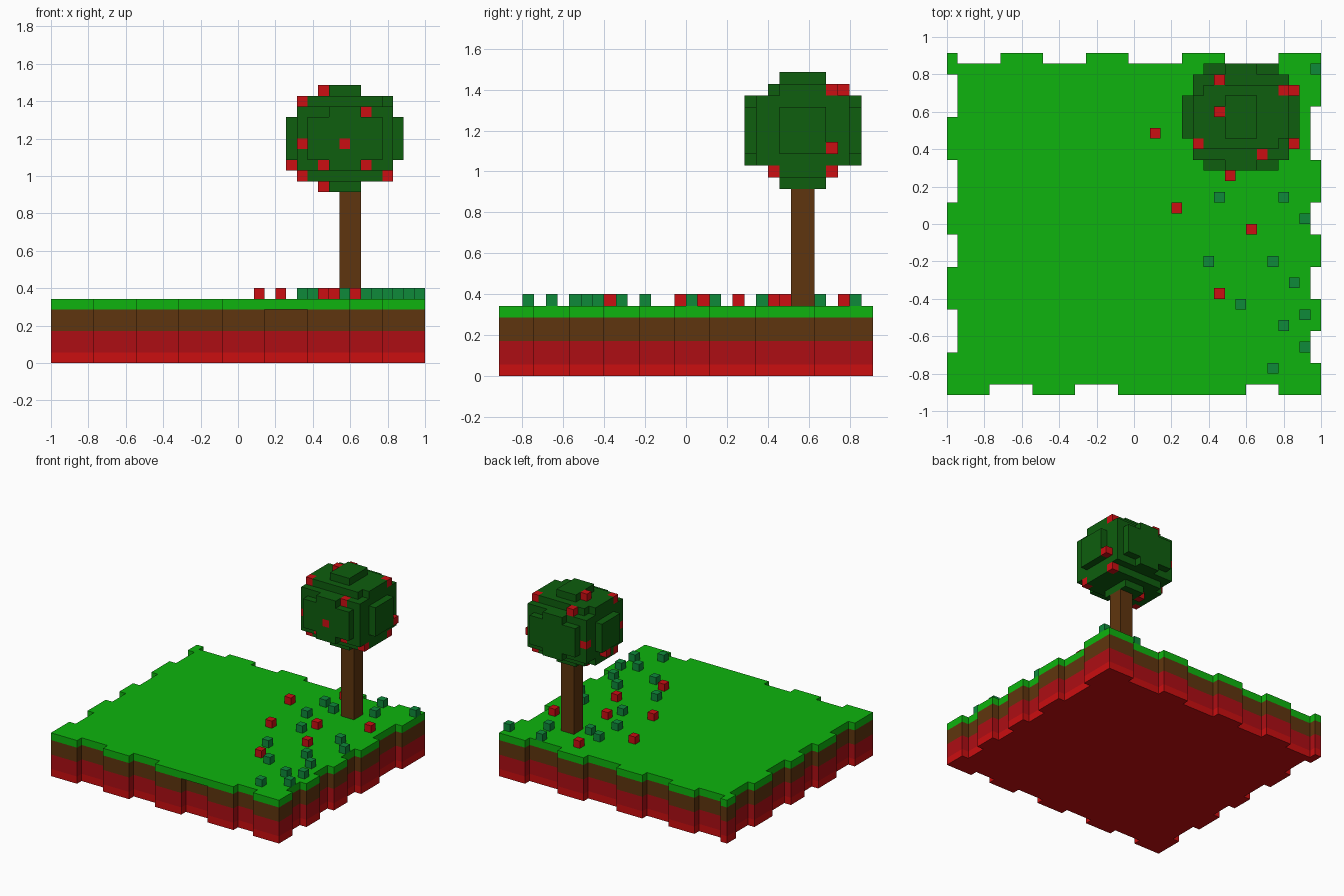
import bpy, bmesh

if "Cube" in bpy.data.objects:
    bpy.data.objects.remove(bpy.data.objects["Cube"])

U = 2 / 35            # edge length of one cube
NX, NY = 35, 32       # ground size in cubes


def material(name, rgb):
    m = bpy.data.materials.new(name)
    lin = [c / 12.92 if c <= 0.04045 else ((c + 0.055) / 1.055) ** 2.4
           for c in (v / 255 for v in rgb)]
    m.diffuse_color = (*lin, 1)
    m.use_nodes = True
    m.node_tree.nodes["Principled BSDF"].inputs["Base Color"].default_value = m.diffuse_color
    return m


GRASS = material("grass green", (14, 180, 14))
SOIL = material("soil brown", (95, 53, 14))
CLAY = material("dark red", (174, 13, 20))
BED = material("bright red", (203, 14, 16))
LEAF = material("leaf green", (14, 94, 14))
PLANT = material("plant green", (14, 138, 58))
FRUIT = material("fruit red", (203, 14, 18))


def pos(x, y, z):
    return ((x - NX / 2) * U, (y - NY / 2) * U, z * U)


def finish(name, bm, mats):
    bmesh.ops.recalc_face_normals(bm, faces=bm.faces)
    me = bpy.data.meshes.new(name)
    bm.to_mesh(me)
    bm.free()
    for m in mats:
        me.materials.append(m)
    ob = bpy.data.objects.new(name, me)
    bpy.context.collection.objects.link(ob)
    return ob


def side(segs, flush=()):
    """Points (distance along, depth) of an edge that steps in and out."""
    pts, t = [], 0
    for i, s in enumerate(segs):
        d = 0 if i in flush else i % 2
        pts += [(t, d), (t + s, d)]
        t += s
    return pts


def outline(flush=()):
    front = side([4, 4, 4, 4, 4, 4, 4, 3, 4], flush)
    right = side([3, 3, 3, 3, 3, 3, 4, 5, 5])
    back = side([1, 4, 4, 4, 4, 5, 4, 5, 4])
    left = side([4, 4, 4, 3, 3, 4, 4, 4, 2])
    raw = [(t, d) for t, d in front] + [(NX - d, t) for t, d in right]
    raw += [(t, NY - d) for t, d in reversed(back)] + [(d, t) for t, d in reversed(left)]
    pts = []
    for p in raw:
        if not pts or p != pts[-1]:
            pts.append(p)
    return pts[:-1] if pts[0] == pts[-1] else pts


def slab(name, pts, levels, mats):
    """Stack of layers with one outline, one material per layer."""
    bm = bmesh.new()
    rings = [[bm.verts.new(pos(x, y, z)) for x, y in pts] for z in levels]
    n = len(pts)
    for k in range(len(levels) - 1):
        for i in range(n):
            j = (i + 1) % n
            f = bm.faces.new((rings[k][i], rings[k][j], rings[k + 1][j], rings[k + 1][i]))
            f.material_index = k
    bm.faces.new(rings[0][::-1])
    bm.faces.new(rings[-1]).material_index = len(mats) - 1
    return finish(name, bm, mats)


FACES = {(1, 0, 0): ((1, 0, 0), (1, 1, 0), (1, 1, 1), (1, 0, 1)),
         (0, 1, 0): ((1, 1, 0), (0, 1, 0), (0, 1, 1), (1, 1, 1)),
         (0, 0, 1): ((0, 0, 1), (1, 0, 1), (1, 1, 1), (0, 1, 1))}


def cubes(name, cells, mats):
    """Mesh of the exposed faces of a {cell: material index} dict."""
    bm = bmesh.new()
    for (x, y, z), mi in cells.items():
        for (dx, dy, dz), quad in FACES.items():
            for s in (1, -1):
                if (x + s * dx, y + s * dy, z + s * dz) in cells:
                    continue
                o = (0, 0, 0) if s == 1 else (dx, dy, dz)
                q = quad if s == 1 else quad[::-1]
                vs = [bm.verts.new(pos(x + a - o[0], y + b - o[1], z + c - o[2]))
                      for a, b, c in q]
                bm.faces.new(vs).material_index = mi
    bmesh.ops.remove_doubles(bm, verts=bm.verts, dist=1e-5)
    return finish(name, bm, mats)


def block(x0, x1, y0, y1, z0, z1):
    return {(x, y, z): 0 for x in range(x0, x1) for y in range(y0, y1)
            for z in range(z0, z1)}


# ground: layered earth and a grass sheet that covers one front notch
slab("earth", outline(), [0, 1, 3, 5], [BED, CLAY, SOIL])
slab("grass", outline(flush=(5,)), [5, 6], [GRASS])

# tree trunk
cubes("trunk", block(27, 29, 25, 27, 6, 16), [SOIL])

# rounded tree crown from overlapping blocks, with fruit cells
crown = {}
for b in [(23, 32, 22, 30, 18, 24), (24, 31, 21, 31, 19, 23), (26, 29, 21, 31, 18, 24),
          (22, 33, 24, 28, 19, 23), (24, 31, 23, 29, 17, 25), (23, 32, 24, 28, 17, 25),
          (26, 29, 24, 28, 16, 26)]:
    crown.update(block(*b))
for c in [(25, 26, 25), (23, 23, 24), (29, 22, 23), (23, 22, 20), (22, 26, 18),
          (25, 22, 18), (29, 22, 18), (23, 23, 17), (31, 23, 17), (25, 26, 16),
          (31, 28, 24), (32, 28, 19), (23, 29, 20), (25, 29, 24), (31, 28, 17),
          (27, 21, 20)]:
    crown[c] = 1
cubes("tree_crown", crown, [LEAF, FRUIT])

# small cubes scattered on the grass
fallen = [(19, 24), (21, 17), (28, 15), (25, 9), (26, 20), (32, 23), (24, 29)]
plants = [(25, 18), (31, 18), (33, 16), (24, 12), (30, 12), (32, 10), (27, 8), (33, 7),
          (31, 6), (33, 4), (30, 2), (34, 30), (29, 30), (25, 25), (23, 26), (23, 22),
          (30, 27)]
cubes("fallen_fruit", {(x, y, 6): 0 for x, y in fallen}, [FRUIT])
cubes("ground_plants", {(x, y, 6): 0 for x, y in plants}, [PLANT])
